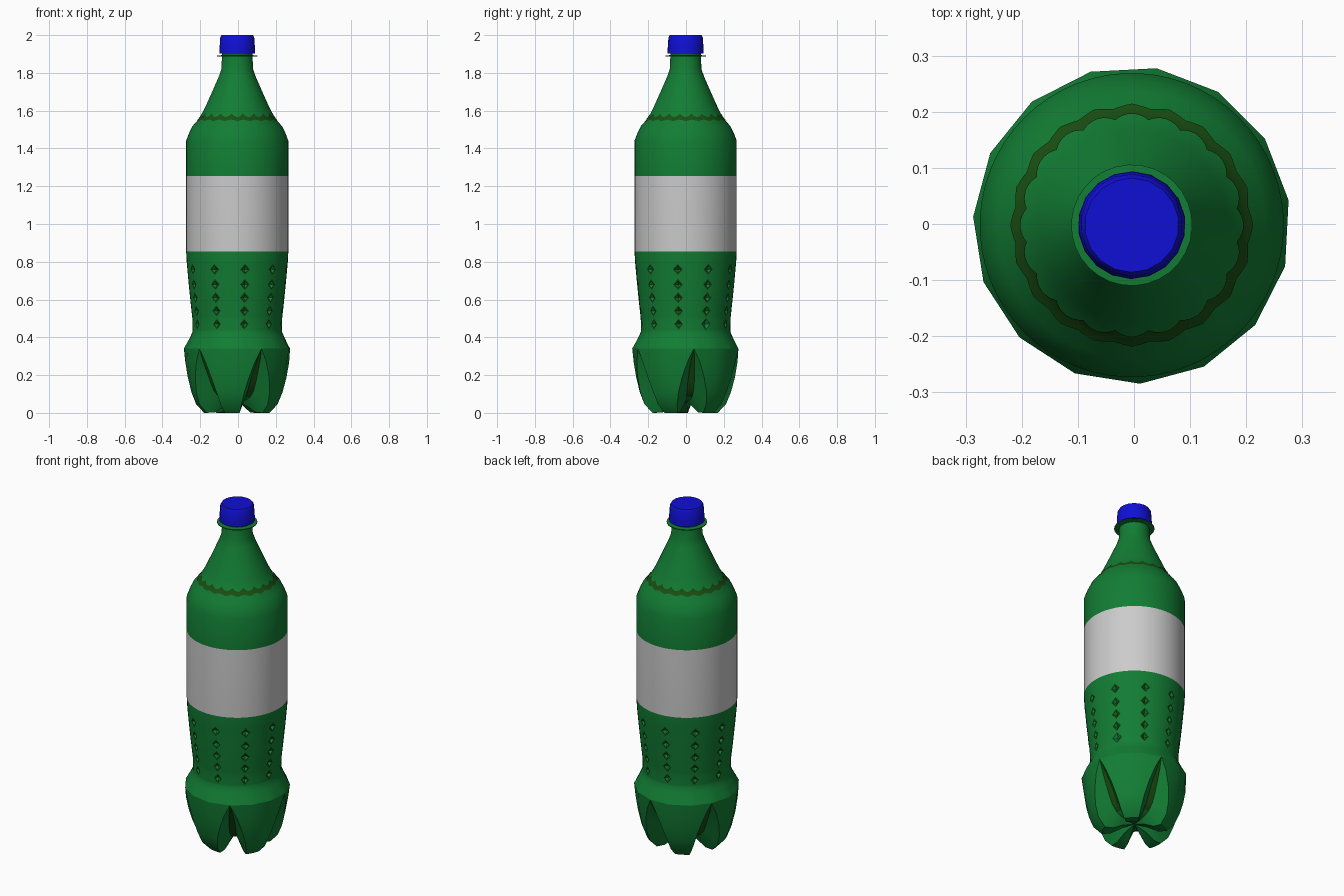
import bpy, bmesh, math

if "Cube" in bpy.data.objects:
    bpy.data.objects.remove(bpy.data.objects["Cube"])

CX, CY = -0.004, -0.002      # axis of the bottle
TURN = 9                     # angle of the first base groove, degrees


def material(name, rgb):
    m = bpy.data.materials.new(name)
    m.diffuse_color = (*rgb, 1)
    m.use_nodes = True
    m.node_tree.nodes["Principled BSDF"].inputs["Base Color"].default_value = m.diffuse_color
    return m


GREEN = material("bottle_green", (0.006, 0.205, 0.034))
OLIVE = material("dark_olive", (0.01, 0.078, 0.006))
WHITE = material("label_grey", (0.6, 0.6, 0.6))
BLUE = material("cap_blue", (0.005, 0.005, 0.66))


def point(r, deg, z):
    a = math.radians(deg)
    return (CX + r * math.cos(a), CY + r * math.sin(a), z)


def skin(bm, rows):
    """Join closed rings of points, listed from bottom to top."""
    grid = [[bm.verts.new(p) for p in row] for row in rows]
    n = len(rows[0])
    for lo, hi in zip(grid, grid[1:]):
        for i in range(n):
            j = (i + 1) % n
            bm.faces.new((lo[i], lo[j], hi[j], hi[i]))
    return grid


def finish(bm, name, mats, angle=30):
    bmesh.ops.remove_doubles(bm, verts=bm.verts[:], dist=0.0002)
    me = bpy.data.meshes.new(name)
    bm.to_mesh(me)
    bm.free()
    for m in mats:
        me.materials.append(m)
    ob = bpy.data.objects.new(name, me)
    bpy.context.collection.objects.link(ob)
    bpy.ops.object.select_all(action='DESELECT')
    ob.select_set(True)
    bpy.context.view_layer.objects.active = ob
    bpy.ops.object.shade_smooth_by_angle(angle=math.radians(angle))
    return ob


def lathe(name, profile, n, mat):
    bm = bmesh.new()
    skin(bm, [[point(r, TURN + 360 * i / n, z) for i in range(n)] for r, z in profile])
    return finish(bm, name, [mat])


# Body outline as (height, radius)
OUTLINE = [(0.34, 0.283), (0.40, 0.25), (0.43, 0.237), (0.50, 0.238), (0.60, 0.249),
           (0.70, 0.259), (0.80, 0.268), (0.855, 0.271), (1.255, 0.271), (1.44, 0.271),
           (1.48, 0.256), (1.517, 0.238), (1.564, 0.197), (1.62, 0.169), (1.70, 0.133),
           (1.78, 0.098), (1.82, 0.084), (1.91, 0.08)]


def radius(z):
    for (z0, r0), (z1, r1) in zip(OUTLINE, OUTLINE[1:]):
        if z <= z1:
            return r0 + (r1 - r0) * (z - z0) / (z1 - z0)
    return OUTLINE[-1][1]


# Body: 60 columns, lower rim is a 15-sided polygon
DENTS = (0.47, 0.54, 0.61, 0.68, 0.76)
N = 60
heights = [z for z, r in OUTLINE if not 0.44 < z < 0.79]
heights += [c + d for c in DENTS for d in (-0.03, 0, 0.03)]
heights.sort()
rows = []
for z in heights:
    row = []
    for i in range(N):
        r = radius(z)
        if z == 0.34:
            r *= math.cos(math.radians(12)) / math.cos(math.radians((i * 6) % 24 - 12))
        row.append(point(r, TURN + i * 6, z))
    rows.append(row)
bm = bmesh.new()
grid = skin(bm, rows)
for f in bm.faces:
    if 0.85 < f.calc_center_median().z < 1.26:
        f.material_index = 2

# Diamond dents: ten columns of five
for c in DENTS:
    k = heights.index(c)
    for i in range(3, N, 6):
        centre = grid[k][i]
        for f in list(centre.link_faces):
            a, b = [v for v in f.verts
                    if v is not centre and any(centre in e.verts for e in v.link_edges
                                               if e in f.edges[:])]
            bmesh.utils.face_split(f, a, b)
        rim = bmesh.ops.inset_region(bm, faces=list(centre.link_faces), thickness=0.006,
                                     use_even_offset=True)
        for f in rim['faces']:
            f.material_index = 1
        a = math.radians(TURN + i * 6)
        centre.co.x -= 0.02 * math.cos(a)
        centre.co.y -= 0.02 * math.sin(a)
finish(bm, "bottle_body", [GREEN, OLIVE, WHITE])

# Base with five feet: foot outline, groove outline and groove half-angle per row
BASE = [  # foot r, foot z, groove r, groove z, half-angle
    (0.0, 0.06, 0.0, 0.06, 20), (0.07, 0.035, 0.05, 0.062, 20),
    (0.13, 0.003, 0.09, 0.07, 22), (0.175, 0.0, 0.125, 0.085, 23),
    (0.218, 0.045, 0.16, 0.12, 21), (0.243, 0.11, 0.185, 0.165, 18),
    (0.262, 0.19, 0.215, 0.22, 13), (0.275, 0.27, 0.25, 0.28, 7),
    (0.283, 0.34, 0.283, 0.34, 0)]
rows = []
for fr, fz, gr, gz, w in BASE:
    row = []
    for s in range(5):
        start = TURN + 72 * s
        third = (72 - 2 * w) / 3
        row.append(point(gr, start - w * 0.3, gz))
        row.append(point(gr, start + w * 0.3, gz))
        for j in range(4):
            row.append(point(fr, start + w + j * third, fz))
    rows.append(row)
bm = bmesh.new()
grid = skin(bm, rows)
for lo, hi in zip(grid[3:], grid[4:]):
    for s in range(0, 30, 6):
        for f in lo[s].link_faces:
            if all(v in f.verts for v in (lo[s + 1], hi[s], hi[s + 1])):
                f.material_index = 1
finish(bm, "bottle_base", [GREEN, OLIVE], 35)

# Scalloped band on the shoulder
low, mid, top = [], [], []
for i in range(160):
    u = abs(2 * (i % 8) / 8 - 1)
    for ring, z in ((low, 1.553 - 0.008 * (1 - u)), (mid, 1.564), (top, 1.567 + 0.018 * u * u)):
        ring.append(point(radius(z) + 0.003, TURN + i * 2.25, z))
bm = bmesh.new()
skin(bm, [low, mid, top])
finish(bm, "shoulder_band", [OLIVE])

# Neck ring and screw cap
lathe("neck_ring", [(0.078, 1.886), (0.108, 1.887), (0.108, 1.892), (0.078, 1.894)], 30, GREEN)
lathe("screw_cap", [(0, 1.903), (0.096, 1.903), (0.095, 1.93), (0.091, 1.988),
                    (0.084, 2.0), (0, 2.0)], 18, BLUE)
